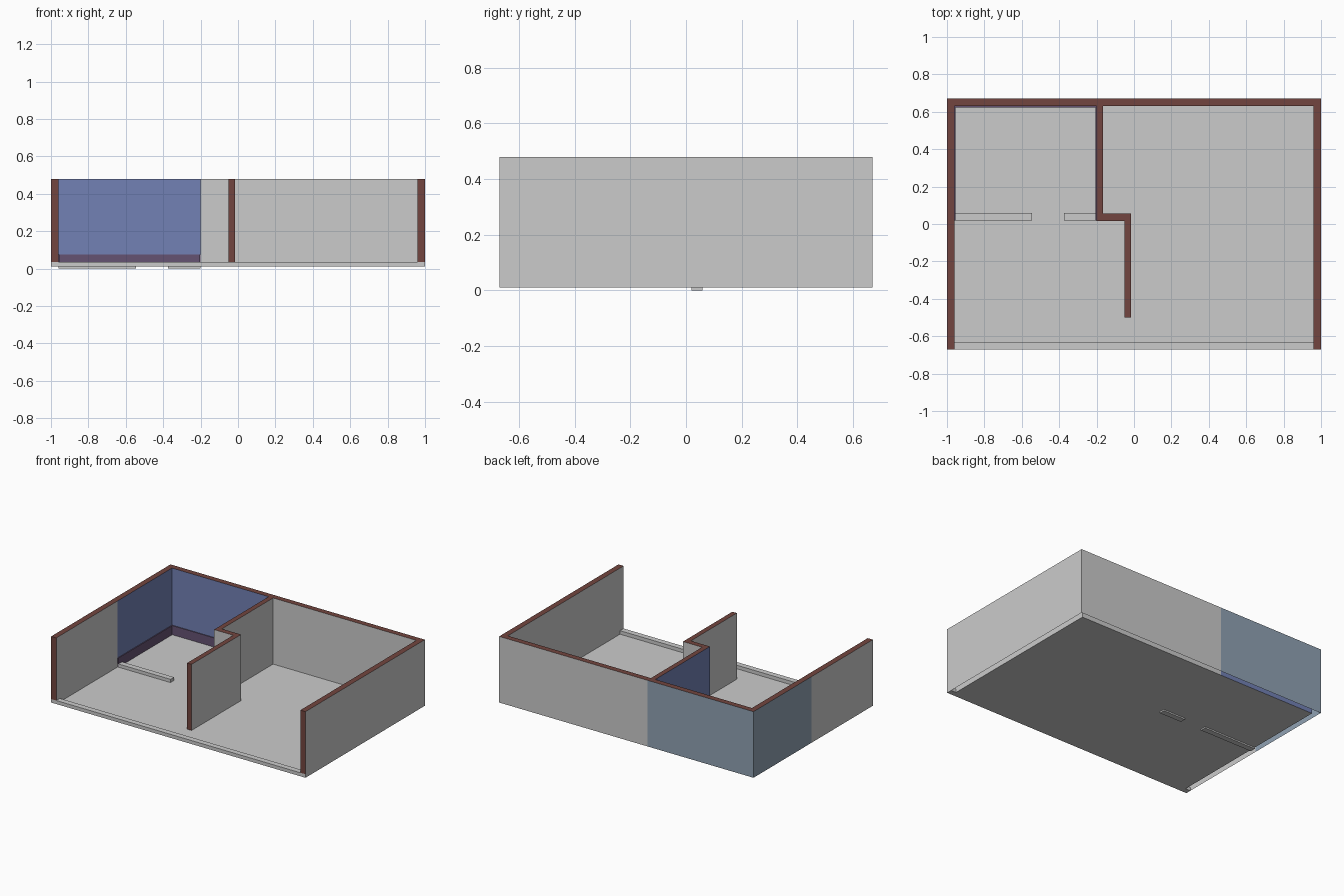
import bpy, bmesh

if "Cube" in bpy.data.objects:
    bpy.data.objects.remove(bpy.data.objects["Cube"])


def material(name, color):
    m = bpy.data.materials.new(name)
    m.diffuse_color = (*color, 1)
    m.use_nodes = True
    m.node_tree.nodes["Principled BSDF"].inputs["Base Color"].default_value = m.diffuse_color
    return m


GREY = material("plaster", (0.62, 0.62, 0.62))
BROWN = material("cut_edge", (0.17, 0.06, 0.05))
BLUE = material("painted_wall", (0.17, 0.22, 0.46))
PALE = material("painted_outside", (0.28, 0.36, 0.45))
PURPLE = material("skirting_paint", (0.13, 0.085, 0.17))
MATS = [GREY, BROWN, BLUE, PALE, PURPLE]
FLOOR, SILL, TOP = 0.01, 0.035, 0.48


def finish(name, bm, mats):
    me = bpy.data.meshes.new(name)
    bm.to_mesh(me)
    bm.free()
    for m in mats:
        me.materials.append(m)
    ob = bpy.data.objects.new(name, me)
    bpy.context.collection.objects.link(ob)
    return ob


def wall_run(name, left, right, z1, left_mats, right_mats, edge, cap_z=FLOOR, caps=(True, True)):
    """Wall along a path given by its two sides; open underneath, None skips a face."""
    bm = bmesh.new()

    def column(pts, z):
        return [bm.verts.new((x, y, z)) for x, y in pts]

    l0, l1 = column(left, FLOOR), column(left, z1)
    r0, r1 = column(right, FLOOR), column(right, z1)

    def face(verts, mat):
        if mat:
            bm.faces.new(verts).material_index = MATS.index(mat)

    for i in range(len(left) - 1):
        j = i + 1
        face((l0[i], l1[i], l1[j], l0[j]), left_mats[i])
        face((r0[j], r1[j], r1[i], r0[i]), right_mats[i])
        face((l1[i], r1[i], r1[j], l1[j]), edge)
    # exposed ends
    for i, on in ((0, caps[0]), (-1, caps[1])):
        if on:
            a = bm.verts.new((*left[i], cap_z))
            b = bm.verts.new((*right[i], cap_z))
            q = (a, b, r1[i], l1[i])
            face(q if i == 0 else q[::-1], edge)
    return finish(name, bm, MATS)


def box(name, x0, x1, y0, y1, z0, z1, open_ends=False):
    bm = bmesh.new()
    bmesh.ops.create_cube(bm, size=1)
    for v in bm.verts:
        v.co = (x1 if v.co.x > 0 else x0, y1 if v.co.y > 0 else y0, z1 if v.co.z > 0 else z0)
    bm.normal_update()
    if open_ends:
        ends = [f for f in bm.faces if abs(f.normal.x) > 0.5]
        bmesh.ops.delete(bm, geom=ends, context='FACES_ONLY')
    return finish(name, bm, [GREY])


# outer walls on three sides
wall_run("outer_walls",
         [(-1, -.67), (-1, .02), (-1, .67), (-.165, .67), (1, .67), (1, -.67)],
         [(-.96, -.67), (-.96, .02), (-.96, .63), (-.2, .63), (.96, .63), (.96, -.67)],
         TOP, [GREY, PALE, PALE, GREY, GREY], [GREY, BLUE, BLUE, GREY, GREY], BROWN, SILL)

# stepped partition
wall_run("partition_wall",
         [(-.165, .63), (-.165, .055), (-.015, .055), (-.015, -.5)],
         [(-.2, .63), (-.2, .017), (-.05, .017), (-.05, -.5)],
         TOP, [GREY] * 3, [BLUE, GREY, GREY], BROWN, FLOOR, (False, True))

# skirting around the painted room
t = 0.006
wall_run("skirting",
         [(-.96, .02), (-.96, .63), (-.2, .63), (-.2, .02)],
         [(-.96 + t, .02), (-.96 + t, .63 - t), (-.2 - t, .63 - t), (-.2 - t, .02)],
         0.075, [None] * 3, [PURPLE] * 3, PURPLE)

# floor slab surface
bm = bmesh.new()
bm.faces.new([bm.verts.new((x, y, FLOOR)) for x, y in
              ((-.96, -.63), (.96, -.63), (.96, .63), (-.96, .63))])
finish("floor", bm, [GREY])

# front sill and the two door threshold strips
box("front_sill", -1, 1, -.67, -.63, FLOOR, SILL, open_ends=True)
box("threshold_left", -.96, -.545, .02, .06, 0, 0.033)
box("threshold_right", -.375, -.2, .02, .06, 0, 0.033)
